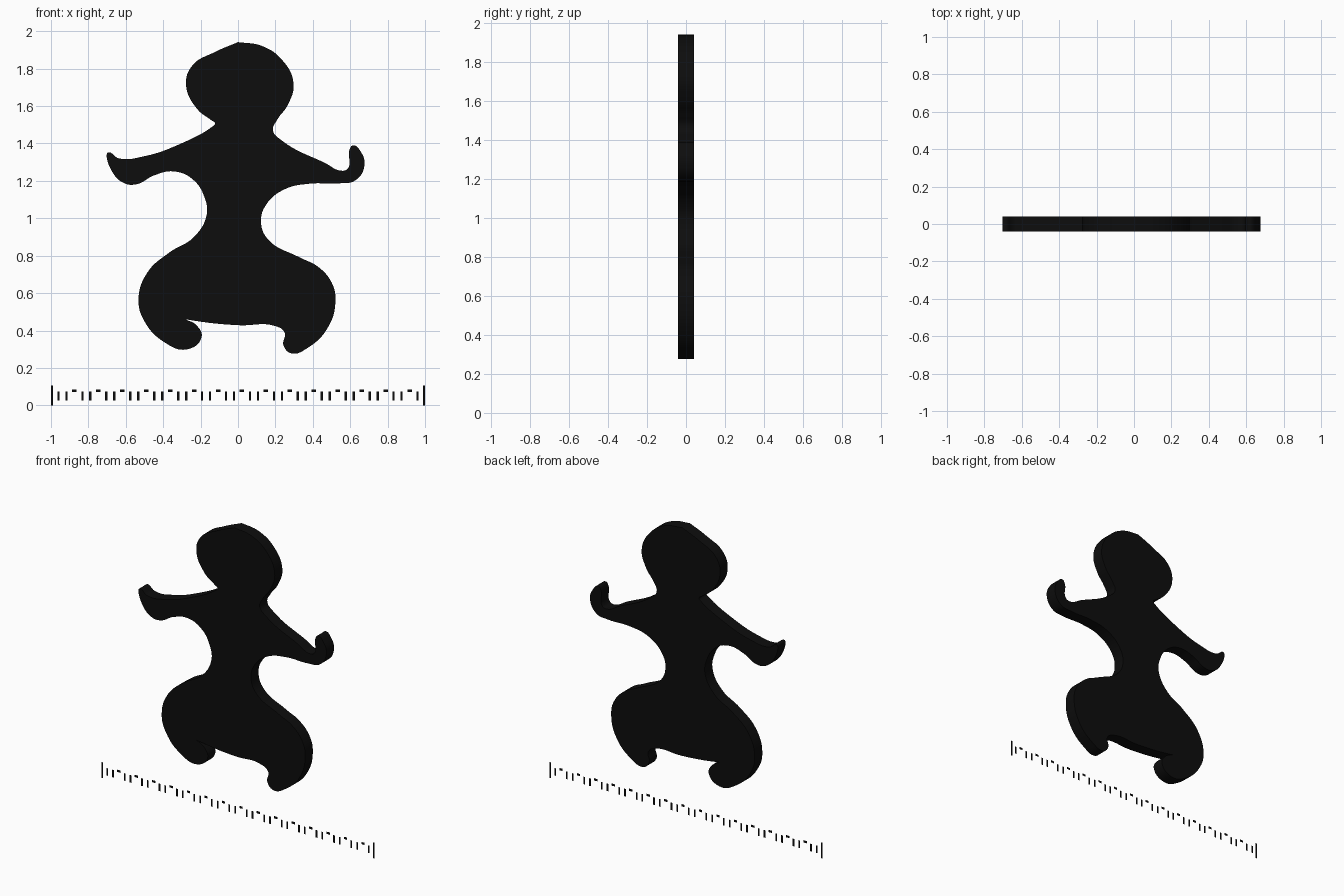
import bpy, bmesh, math

if "Cube" in bpy.data.objects:
    bpy.data.objects.remove(bpy.data.objects["Cube"])

black = bpy.data.materials.new("black")
black.diffuse_color = (0.004, 0.004, 0.004, 1)
black.use_nodes = True
black.node_tree.nodes["Principled BSDF"].inputs["Base Color"].default_value = black.diffuse_color

# Outline of the figure (x, z), clockwise from the top of the head
HEAD_RIGHT = [(0, 1.942), (.126, 1.922), (.233, 1.85), (.297, 1.72), (.265, 1.604),
              (.211, 1.529), (.187, 1.47), (.233, 1.417)]
ARM_RIGHT = [(.463, 1.297), (.559, 1.254), (.588, 1.267), (.597, 1.369), (.615, 1.39),
             (.655, 1.358), (.676, 1.283), (.628, 1.203), (.543, 1.187), (.382, 1.185),
             (.249, 1.155), (.152, 1.075), (.123, .984), (.158, .89)]
LEG_RIGHT = [(.329, .791), (.425, .743), (.5, .658), (.521, .567), (.484, .422),
             (.372, .307), (.286, .278), (.243, .321), (.249, .39), (.195, .425),
             (.01, .428), (-.152, .441)]
LEG_LEFT = [(-.281, .46), (-.222, .428), (-.195, .364), (-.275, .299), (-.393, .337),
            (-.5, .449), (-.532, .567), (-.484, .711), (-.366, .818), (-.238, .898)]
ARM_LEFT = [(-.168, 1.016), (-.179, 1.112), (-.243, 1.209), (-.345, 1.251),
            (-.447, 1.23), (-.543, 1.182), (-.607, 1.187), (-.671, 1.246),
            (-.70, 1.348), (-.69, 1.353), (-.639, 1.321), (-.5, 1.332),
            (-.313, 1.396), (-.142, 1.487)]
HEAD_LEFT = [(-.123, 1.508), (-.142, 1.524), (-.217, 1.583), (-.278, 1.717),
             (-.243, 1.818), (-.126, 1.888)]
outline = HEAD_RIGHT + ARM_RIGHT + LEG_RIGHT + LEG_LEFT + ARM_LEFT + HEAD_LEFT
corners = {HEAD_RIGHT[0], LEG_LEFT[0]}

# Figure: filled smooth curve, extruded to a slab
curve = bpy.data.curves.new("figure_slab", 'CURVE')
curve.dimensions = '2D'
curve.fill_mode = 'BOTH'
curve.extrude = 0.04
curve.resolution_u = 8
spline = curve.splines.new('BEZIER')
spline.bezier_points.add(len(outline) - 1)
spline.use_cyclic_u = True
for bp, (x, z) in zip(spline.bezier_points, outline):
    bp.co = (x, z, 0)
    kind = 'VECTOR' if (x, z) in corners else 'AUTO'
    bp.handle_left_type = bp.handle_right_type = kind
figure = bpy.data.objects.new("figure_slab", curve)
bpy.context.collection.objects.link(figure)
figure.rotation_euler.x = math.radians(90)
bpy.context.view_layer.update()
bpy.context.view_layer.objects.active = figure
figure.select_set(True)
bpy.ops.object.convert(target='MESH')
bpy.ops.object.transform_apply(location=False, rotation=True, scale=False)
figure.data.materials.clear()
figure.data.materials.append(black)
bpy.ops.object.shade_smooth_by_angle(angle=math.radians(35))

# Base strip: paper-thin row of plain dashes in place of the caption line
bm = bmesh.new()


def dash(x0, x1, z0, z1):
    bm.faces.new([bm.verts.new((x, 0, z)) for x, z in
                  ((x0, z0), (x1, z0), (x1, z1), (x0, z1))])


for side in (-1, 1):
    dash(min(side, side * .99), max(side, side * .99), 0.0, .105)
count = 46
for i in range(count):
    x = -.96 + 1.92 * i / (count - 1)
    if i % 3 == 2:
        dash(x - .012, x + .012, .07, .085)
    else:
        dash(x - .006, x + .006, .025, .075)
mesh = bpy.data.meshes.new("base_dashes")
bm.to_mesh(mesh)
bm.free()
mesh.materials.append(black)
bpy.context.collection.objects.link(bpy.data.objects.new("base_dashes", mesh))
